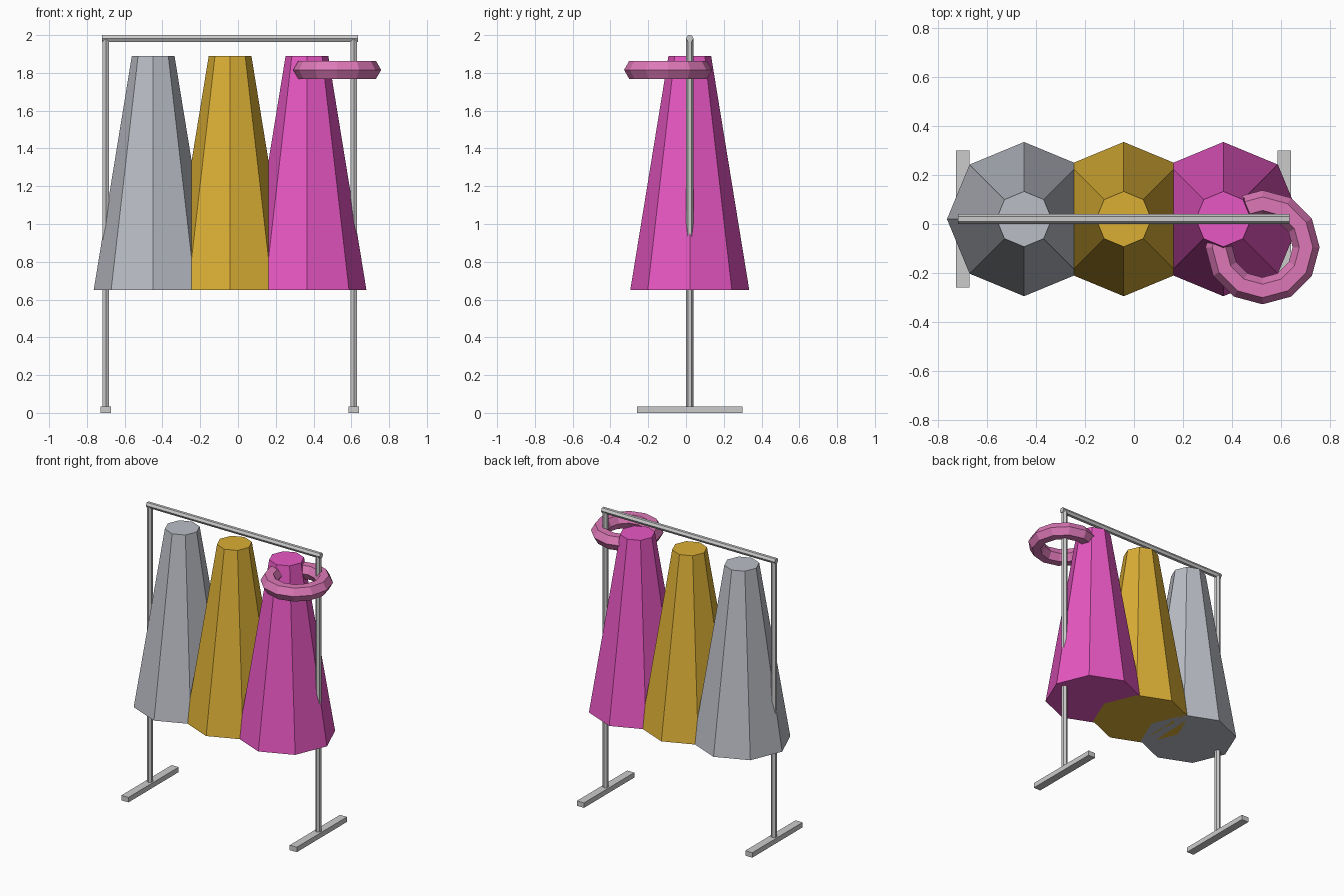
import bpy
from math import pi

if "Cube" in bpy.data.objects:
    bpy.data.objects.remove(bpy.data.objects["Cube"])

Y = 0.02  # depth line of the rack


def finish(name, color=None):
    ob = bpy.context.object
    ob.name = name
    if color:
        mat = bpy.data.materials.new(name + "_color")
        mat.diffuse_color = (*color, 1)
        mat.use_nodes = True
        mat.node_tree.nodes["Principled BSDF"].inputs["Base Color"].default_value = mat.diffuse_color
        ob.data.materials.append(mat)
    return ob


def rod(name, loc, length, rot=(0, 0, 0)):
    bpy.ops.mesh.primitive_cylinder_add(vertices=6, radius=0.02, depth=length,
                                        location=loc, rotation=rot)
    return finish(name)


# Top rail
rod("top_rail", (-0.042, Y, 1.982), 1.355, (0, pi / 2, 0))

# Posts and floor feet
for side, x in (("left", -0.70), ("right", 0.613)):
    rod(side + "_post", (x, Y, 1.0), 1.96)
    bpy.ops.mesh.primitive_cube_add(size=1, location=(x, Y, 0.0175))
    foot = finish(side + "_foot")
    foot.scale = (0.055, 0.56, 0.035)

# Hanging garments: eight-sided tapered cones
for name, x, color in (("silver_dress", -0.449, (0.49, 0.51, 0.56)),
                       ("gold_dress", -0.042, (0.71, 0.43, 0.036)),
                       ("pink_dress", 0.365, (0.80, 0.095, 0.54))):
    bpy.ops.mesh.primitive_cone_add(vertices=8, radius1=0.315, radius2=0.113,
                                    depth=1.24, location=(x, Y, 1.27))
    finish(name, color)

# Scarf ring draped around the corner of the pink dress
bpy.ops.mesh.primitive_torus_add(major_segments=12, minor_segments=6,
                                 major_radius=0.178, minor_radius=0.055,
                                 location=(0.525, -0.095, 1.816))
finish("scarf_ring", (0.73, 0.19, 0.48))
